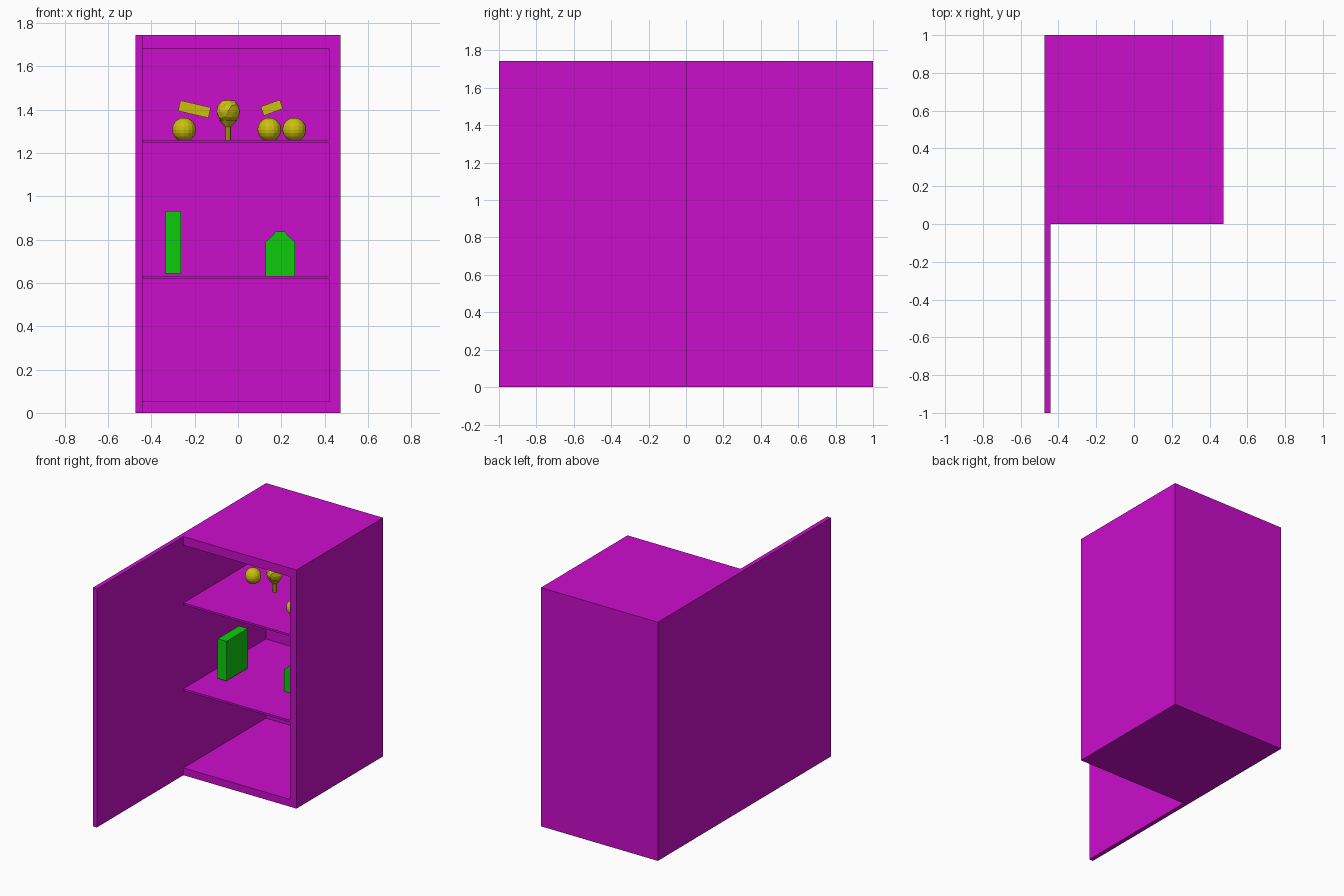
import bpy, bmesh, math, random
from mathutils import Vector

if "Cube" in bpy.data.objects:
    bpy.data.objects.remove(bpy.data.objects["Cube"])

random.seed(4)


def material(name, rgb):
    m = bpy.data.materials.new(name)
    m.diffuse_color = (*rgb, 1)
    m.use_nodes = True
    m.node_tree.nodes["Principled BSDF"].inputs["Base Color"].default_value = m.diffuse_color
    return m


PINK = material("magenta", (0.6, 0.004, 0.6))
GREEN = material("green", (0.004, 0.6, 0.004))
YELLOW = material("yellow", (0.6, 0.53, 0.004))


def finish(name, bm, mat):
    bmesh.ops.recalc_face_normals(bm, faces=bm.faces)
    me = bpy.data.meshes.new(name)
    bm.to_mesh(me)
    bm.free()
    ob = bpy.data.objects.new(name, me)
    bpy.context.collection.objects.link(ob)
    me.materials.append(mat)
    return ob


def box(name, lo, hi, mat, tilt=0):
    """Box between two corners, turned about y around its centre."""
    lo, hi = Vector(lo), Vector(hi)
    bm = bmesh.new()
    bmesh.ops.create_cube(bm, size=1)
    bmesh.ops.scale(bm, vec=hi - lo, verts=bm.verts)
    ob = finish(name, bm, mat)
    ob.location = (lo + hi) / 2
    ob.rotation_euler.y = -math.radians(tilt)
    return ob


def extrude_y(name, profile, y0, y1, mat):
    bm = bmesh.new()
    face = bm.faces.new([bm.verts.new((x, y0, z)) for x, z in profile])
    ext = bmesh.ops.extrude_face_region(bm, geom=[face])
    moved = [v for v in ext["geom"] if isinstance(v, bmesh.types.BMVert)]
    bmesh.ops.translate(bm, vec=(0, y1 - y0, 0), verts=moved)
    return finish(name, bm, mat)


# Cabinet shell, hollowed from the front
X, DOOR_X, IN_X, H = 0.473, -0.441, 0.422, 1.744
cabinet = box("cabinet", (-X, 0, 0), (X, 1, H), PINK)
cutter = box("cavity_cutter", (DOOR_X, -0.1, 0.053), (IN_X, 0.952, 1.68), PINK)
cutter.hide_render = True
cutter.hide_viewport = True
mod = cabinet.modifiers.new("cavity", "BOOLEAN")
mod.operation = "DIFFERENCE"
mod.solver = "EXACT"
mod.object = cutter

# Open door, in line with the left wall
box("door", (-X, -1, 0), (DOOR_X, 0, H), PINK)

# Shelves
for label, top in (("lower", 0.632), ("upper", 1.259)):
    box(label + "_shelf", (DOOR_X, 0, top - 0.014), (IN_X, 0.952, top), PINK)

# Carton and jug on the lower shelf
box("carton", (-0.335, 0.244, 0.643), (-0.264, 0.49, 0.932), GREEN)
half = [(0.068, 0.632), (0.068, 0.79), (0.033, 0.82), (0.022, 0.837)]
jug = [(0.195 + x, z) for x, z in half] + [(0.195 - x, z) for x, z in reversed(half)]
extrude_y("jug", jug, 0.35, 0.55, GREEN)

# Round fruit on the upper shelf
for i, (x, y) in enumerate([(-0.249, 0.53), (0.145, 0.55), (0.26, 0.28)]):
    bm = bmesh.new()
    bmesh.ops.create_uvsphere(bm, u_segments=16, v_segments=10, radius=0.055)
    fruit = finish(f"fruit_{i + 1}", bm, YELLOW)
    fruit.location = (x, y, 1.308)

# Vegetable: stalk that flares into a lumpy head
bm = bmesh.new()
rings = []
for r, z in [(0.014, 1.259), (0.014, 1.32), (0.043, 1.352)]:
    rings.append([bm.verts.new((-0.046 + r * math.cos(a * math.tau / 8),
                                0.49 + r * math.sin(a * math.tau / 8), z))
                  for a in range(8)])
for a, b in zip(rings, rings[1:]):
    for i in range(8):
        j = (i + 1) % 8
        bm.faces.new((a[i], a[j], b[j], b[i]))
bm.faces.new(rings[0])
bm.faces.new(rings[-1])
finish("vegetable_stalk", bm, YELLOW)

bm = bmesh.new()
bmesh.ops.create_icosphere(bm, subdivisions=2, radius=0.055)
for v in bm.verts:
    v.co *= random.uniform(0.92, 1.07)
head = finish("vegetable_head", bm, YELLOW)
head.location = (-0.046, 0.49, 1.392)

# Tilted blocks at the back of the upper shelf
box("long_block", (-0.273, 0.65, 1.377), (-0.129, 0.8, 1.427), YELLOW, -13)
box("short_block", (0.109, 0.65, 1.387), (0.203, 0.8, 1.431), YELLOW, 20)
